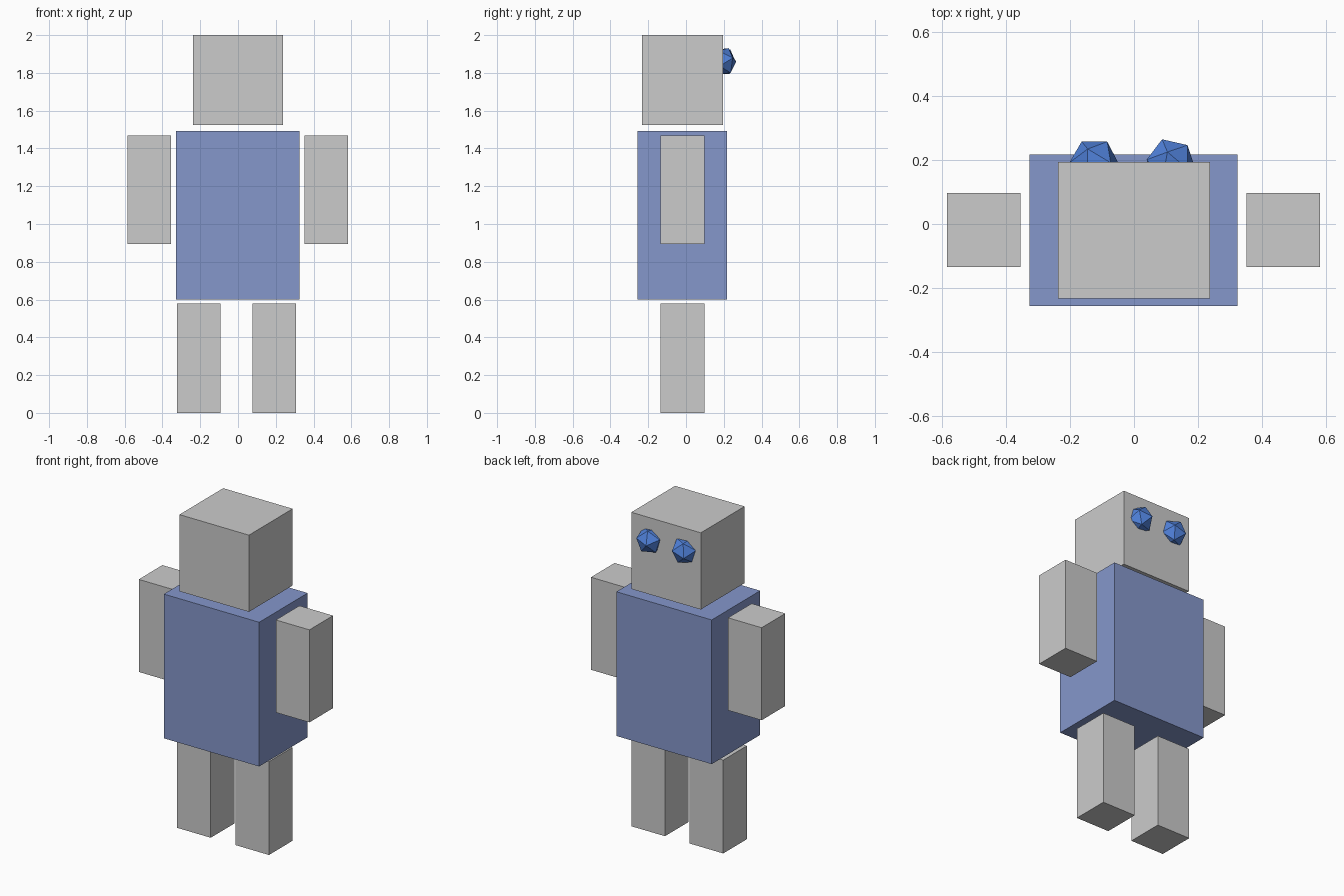
import bpy
from mathutils import Matrix, Vector

if "Cube" in bpy.data.objects:
    bpy.data.objects.remove(bpy.data.objects["Cube"])


def material(name, color):
    mat = bpy.data.materials.new(name)
    mat.diffuse_color = (*color, 1)
    mat.use_nodes = True
    mat.node_tree.nodes["Principled BSDF"].inputs["Base Color"].default_value = mat.diffuse_color
    return mat


GREY = material("light grey", (0.60, 0.60, 0.60))
BLUE = material("soft blue", (0.235, 0.31, 0.60))
EYE_BLUE = material("bright blue", (0.08, 0.22, 0.70))


def box(name, low, high, mat):
    low, high = Vector(low), Vector(high)
    bpy.ops.mesh.primitive_cube_add(size=1, location=(low + high) / 2)
    obj = bpy.context.object
    obj.name = name
    obj.scale = high - low
    obj.data.materials.append(mat)


def eye(name, center, pole, neighbour):
    # Faceted eye, turned so one corner points along pole
    z = Vector(pole).normalized()
    x = Vector(neighbour)
    x = (x - z * x.dot(z)).normalized()
    turn = Matrix((x, z.cross(x), z)).transposed()
    bpy.ops.mesh.primitive_ico_sphere_add(
        subdivisions=1, radius=0.08, location=center, rotation=turn.to_euler())
    obj = bpy.context.object
    obj.name = name
    obj.data.materials.append(EYE_BLUE)


# Head and body
box("head", (-0.238, -0.233, 1.525), (0.238, 0.195, 2.0), GREY)
box("torso", (-0.328, -0.257, 0.60), (0.325, 0.217, 1.493), BLUE)

# Arms and legs
for side, arm_x, leg_x in (("left", -0.586, -0.323), ("right", 0.353, 0.076)):
    box(side + "_arm", (arm_x, -0.134, 0.895), (arm_x + 0.23, 0.097, 1.468), GREY)
    box(side + "_leg", (leg_x, -0.134, 0.0), (leg_x + 0.23, 0.097, 0.578), GREY)

# Eyes on the back of the head
eye("left_eye", (-0.125, 0.19, 1.86), (-0.02, 0.045, 0.063), (-0.04, 0.07, -0.012))
eye("right_eye", (0.115, 0.19, 1.86), (-0.01, 0.035, 0.07), (-0.025, 0.07, 0.0))
